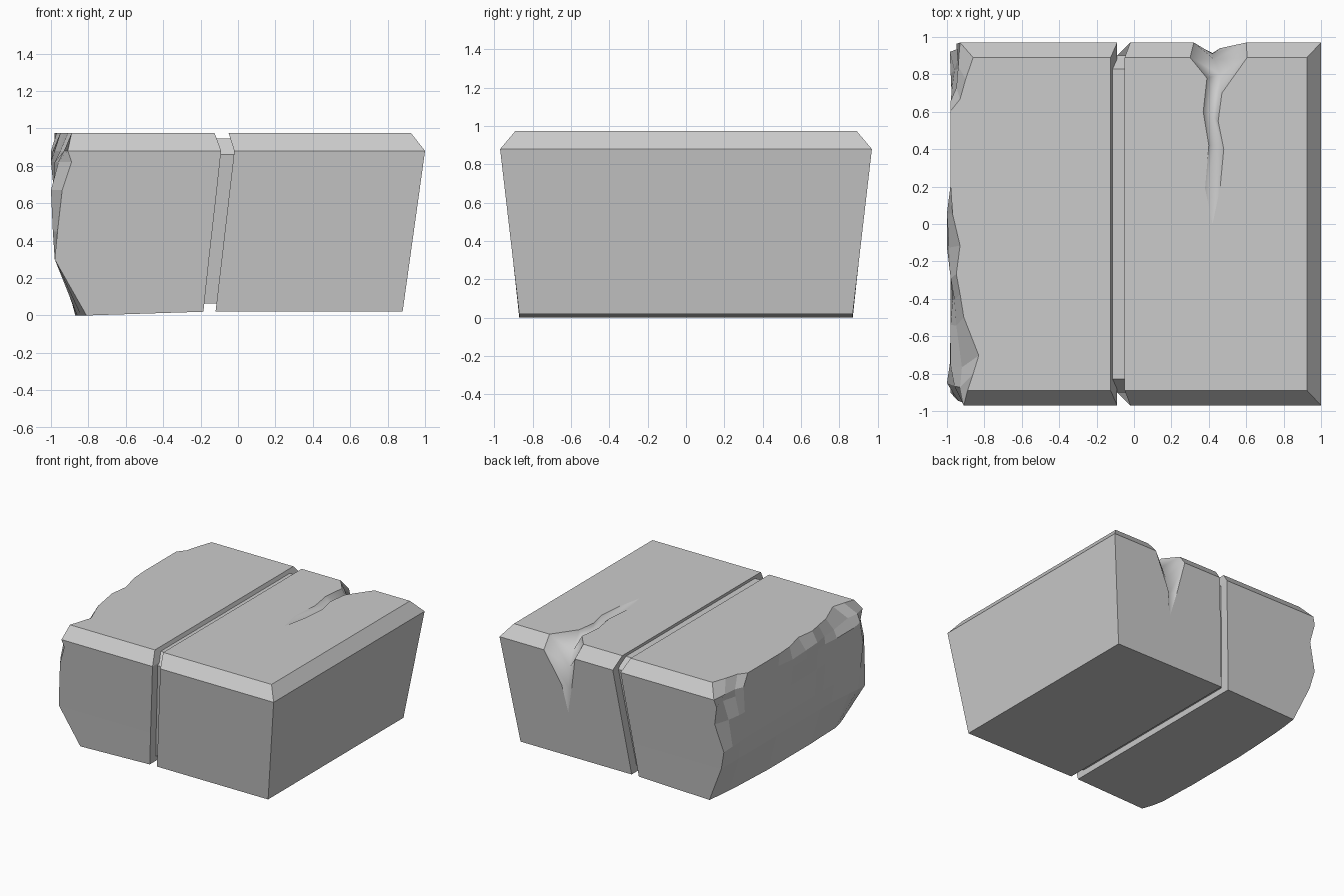
import bpy, bmesh

if "Cube" in bpy.data.objects:
    bpy.data.objects.remove(bpy.data.objects["Cube"])

TOP, BELT = 0.975, 0.88


def half_depth(z):
    """Half the block depth at height z: flared body, then top chamfer."""
    if z > BELT:
        return 0.97 - 0.08 * (z - BELT) / (TOP - BELT)
    return 0.87 + 0.10 * max(z - 0.02, 0) / (BELT - 0.02)


def finish(name, bm, smooth=()):
    bmesh.ops.recalc_face_normals(bm, faces=bm.faces[:])
    for f in smooth:
        f.smooth = True
    me = bpy.data.meshes.new(name)
    bm.to_mesh(me)
    bm.free()
    ob = bpy.data.objects.new(name, me)
    bpy.context.collection.objects.link(ob)
    return ob


def loft(name, rings):
    bm = bmesh.new()
    vs = [[bm.verts.new(p) for p in r] for r in rings]
    n = len(rings[0])
    for a, b in zip(vs, vs[1:]):
        for i in range(n):
            j = (i + 1) % n
            bm.faces.new((a[i], a[j], b[j], b[i]))
    bm.faces.new(vs[0][::-1])
    bm.faces.new(vs[-1])
    return finish(name, bm)


# Left block: straight groove side, chipped outer side (x per depth column)
cols = [-1, -.9, -.79, -.56, -.42, -.3, -.13, .06, .22, .68, .75, .87, 1]
rows = [
    (0.00, -.185, [-.81, -.84, -.86, -.865, -.87, -.87, -.87, -.87, -.87, -.85, -.845, -.835, -.82]),
    (0.30, -.155, [-.98, -.98, -.97, -.95, -.95, -.95, -.95, -.95, -.95, -.95, -.95, -.95, -.95]),
    (0.45, -.138, [-.965, -.99, -.98, -.97, -.965, -.97, -.97, -.97, -.97, -.97, -.975, -.98, -.985]),
    (0.67, -.113, [-.94, -1.0, -.985, -.98, -.98, -.98, -.985, -.985, -.98, -.98, -.975, -.96, -.92]),
    (0.82, -.097, [-.89, -.96, -.98, -.98, -.97, -.98, -1.0, -1.0, -.98, -.98, -.95, -.92, -.95]),
    (0.88, -.090, [-.91, -.93, -.92, -.95, -.96, -.98, -.99, -1.0, -.98, -.98, -.95, -.94, -.93]),
    (TOP, -.125, [-.89, -.86, -.83, -.91, -.93, -.95, -.93, -.97, -.98, -.98, -.93, -.90, -.86]),
]
rings = []
for z, inner, xs in rows:
    h = half_depth(z)
    zi = max(z, 0.02)
    rings.append([(inner, h, zi)] + [(x, t * h, z) for x, t in zip(xs[::-1], cols[::-1])]
                 + [(inner, -h, zi)])
loft("left_block", rings)

# Core: recessed strip at the bottom of the groove
loft("groove_core", [[(c - .12, -h, z), (c + .12, -h, z), (c + .12, h, z), (c - .12, h, z)]
                     for z, h, c in ((.065, .80, -.15), (.86, .90, -.055), (.945, .83, -.085))])

# Right block: plain faces plus a smooth crack running over the back edge
bm = bmesh.new()
V = lambda x, y, z: bm.verts.new((x, y, z))
levels = [(0.02, -.12, .88), (BELT, -.02, 1.0), (TOP, -.05, .925)]
fl, fr, br, bl = zip(*[(V(a, -half_depth(z), z), V(b, -half_depth(z), z),
                        V(b, half_depth(z), z), V(a, half_depth(z), z)) for z, a, b in levels])
tip_top = V(.42, 0, TOP)
tip_back = V(.42, half_depth(.40), .40)
back = half_depth(.62)
left_rim = [V(*p) for p in ((.38, .19, TOP), (.40, .42, TOP), (.37, .60, TOP), (.39, .78, TOP),
                            (.30, .89, TOP), (.32, .97, BELT), (.37, back, .62))]
valley = [V(*p) for p in ((.43, .19, .955), (.44, .42, .94), (.42, .58, .92), (.43, .71, .89),
                          (.46, .80, .84), (.43, .88, .75), (.42, .91, .60))]
right_rim = [V(*p) for p in ((.46, .19, TOP), (.48, .40, TOP), (.45, .55, TOP), (.47, .70, TOP),
                             (.605, .89, TOP), (.60, .97, BELT), (.46, back, .62))]
F = bm.faces.new
for i in (0, 1):
    F((fl[i], fr[i], fr[i + 1], fl[i + 1]))
    F((fr[i], br[i], br[i + 1], fr[i + 1]))
    F((bl[i], fl[i], fl[i + 1], bl[i + 1]))
F((fl[0], bl[0], br[0], fr[0]))
F([fl[2], fr[2], br[2]] + right_rim[4::-1] + [tip_top] + left_rim[:5] + [bl[2]])
F((bl[2], left_rim[4], left_rim[5], bl[1]))
F((right_rim[4], br[2], br[1], right_rim[5]))
F((bl[1], left_rim[5], left_rim[6], tip_back, right_rim[6], right_rim[5], br[1], br[0], bl[0]))
crack = []
for rim in (left_rim, right_rim):
    crack.append(F((tip_top, rim[0], valley[0])))
    crack.append(F((tip_back, rim[-1], valley[-1])))
    for i in range(6):
        crack.append(F((rim[i], rim[i + 1], valley[i + 1], valley[i])))
# keep the rim crisp so only the crack itself shades smoothly
crack_set = set(crack)
for e in bm.edges:
    if sum(f in crack_set for f in e.link_faces) == 1:
        e.smooth = False
finish("right_block", bm, crack)
